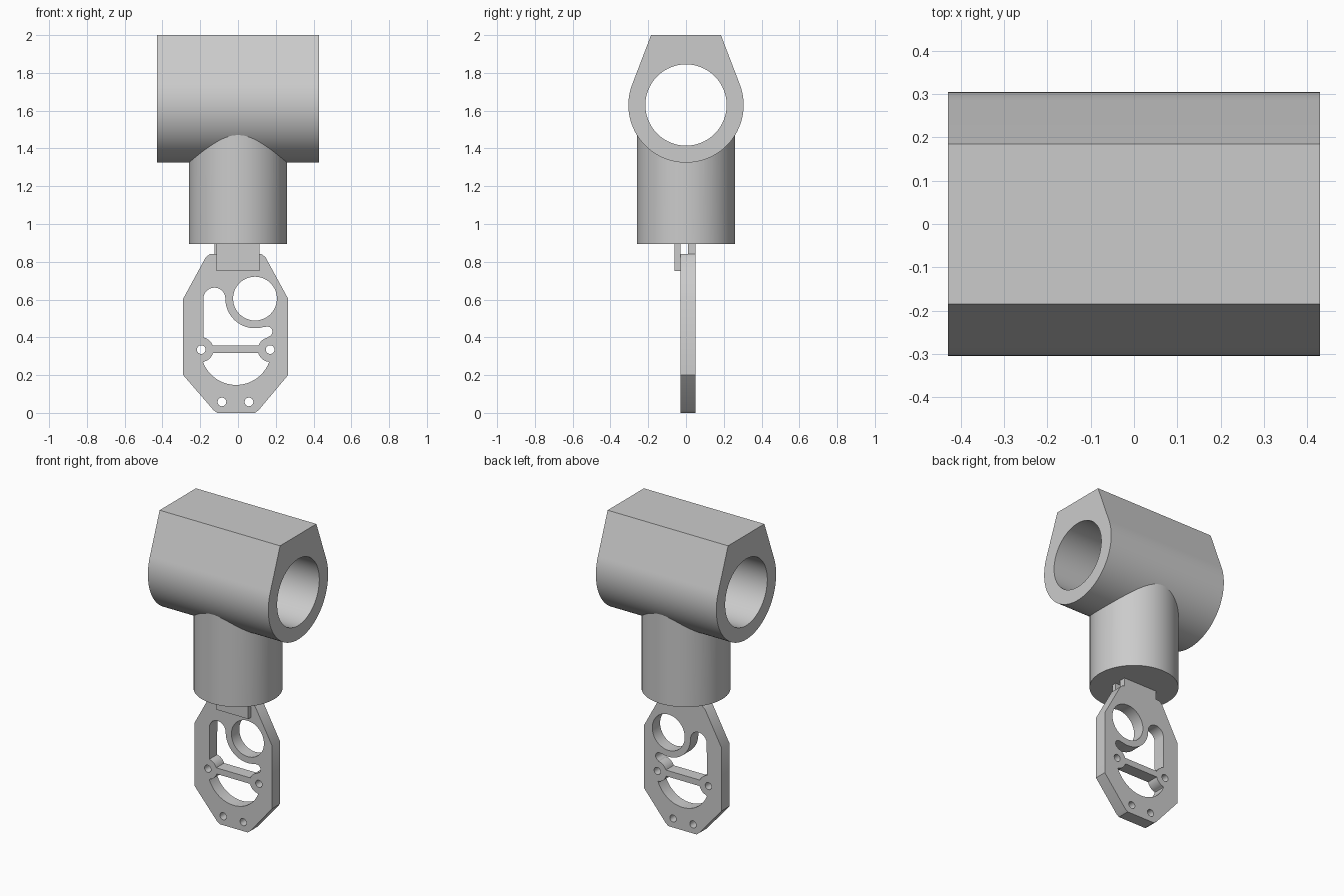
import bpy, bmesh
from math import sin, cos, radians, degrees, acos, atan2, hypot

cube = bpy.data.objects.get("Cube")
if cube:
    bpy.data.objects.remove(cube, do_unlink=True)

grey = bpy.data.materials.new("plain grey")
grey.use_nodes = True
grey.diffuse_color = (0.6, 0.6, 0.6, 1)
grey.node_tree.nodes["Principled BSDF"].inputs["Base Color"].default_value = (0.6, 0.6, 0.6, 1)


def arc(cx, cy, r, start, end, n=16):
    steps = [radians(start + (end - start) * i / n) for i in range(n + 1)]
    return [(cx + r * cos(a), cy + r * sin(a)) for a in steps]


def circle(cx, cy, r, n=32):
    return arc(cx, cy, r, 0, 360, n)[:-1]


def finish(obj):
    obj.data.materials.clear()
    obj.data.materials.append(grey)
    bpy.ops.object.select_all(action='DESELECT')
    obj.select_set(True)
    bpy.context.view_layer.objects.active = obj
    bpy.ops.object.shade_smooth_by_angle(angle=radians(30))


def extrude_profile(name, loops, depth, location, rotation):
    """Extrude a filled outline with holes by depth, centred on location."""
    curve = bpy.data.curves.new(name, 'CURVE')
    curve.dimensions = '2D'
    curve.fill_mode = 'BOTH'
    curve.extrude = depth / 2
    for loop in loops:
        spline = curve.splines.new('POLY')
        spline.points.add(len(loop) - 1)
        for point, (u, v) in zip(spline.points, loop):
            point.co = (u, v, 0, 1)
        spline.use_cyclic_u = True
    obj = bpy.data.objects.new(name, curve)
    bpy.context.collection.objects.link(obj)
    obj.location = location
    obj.rotation_euler = [radians(a) for a in rotation]
    bpy.ops.object.select_all(action='DESELECT')
    obj.select_set(True)
    bpy.context.view_layer.objects.active = obj
    bpy.ops.object.convert(target='MESH')
    obj = bpy.context.object
    bm = bmesh.new()
    bm.from_mesh(obj.data)
    bmesh.ops.remove_doubles(bm, verts=bm.verts, dist=0.0001)
    bmesh.ops.recalc_face_normals(bm, faces=bm.faces)
    bm.to_mesh(obj.data)
    bm.free()
    finish(obj)
    return obj


def box(name, low, high):
    size = [b - a for a, b in zip(low, high)]
    bpy.ops.mesh.primitive_cube_add(size=1, location=[(a + b) / 2 for a, b in zip(low, high)])
    obj = bpy.context.object
    obj.name = name
    obj.scale = size
    finish(obj)


# Horizontal sleeve: round bore, sides tangent to the round, flat top
axis_z, outer, flat = 1.63, 0.305, 0.185
rise = 2 - axis_z
tangent = degrees(atan2(rise, flat) - acos(outer / hypot(flat, rise)))
body = arc(0, axis_z, outer, 180 - tangent, 360 + tangent, 72)
body += [(flat, 2), (-flat, 2)]
extrude_profile("sleeve", [body, circle(0, axis_z, 0.215, 96)], 0.86, (0, 0, 0), (90, 0, 90))

# Neck, its top hollowed so that it ends inside the sleeve wall
bpy.ops.mesh.primitive_cylinder_add(vertices=96, radius=0.26, depth=0.605, location=(0, 0, 1.1975))
neck = bpy.context.object
neck.name = "neck"
bpy.ops.mesh.primitive_cylinder_add(vertices=64, radius=0.255, depth=2, location=(0, 0, axis_z),
                                    rotation=(0, radians(90), 0))
cutter = bpy.context.object
cutter.name = "neck_cutter"
cutter.hide_render = True
cut = neck.modifiers.new("hollow", 'BOOLEAN')
cut.operation = 'DIFFERENCE'
cut.solver = 'EXACT'
cut.object = cutter
bpy.context.view_layer.objects.active = neck
bpy.ops.object.modifier_apply(modifier=cut.name)
bpy.data.objects.remove(cutter, do_unlink=True)
finish(neck)

# Plate outline, an elongated octagon with eased corners
outline = [(-0.13, 0.015), (-0.11, 0), (0.09, 0), (0.11, 0.015), (0.265, 0.2), (0.265, 0.605),
           (0.145, 0.825), (0.125, 0.84), (-0.15, 0.84), (-0.17, 0.825), (-0.29, 0.605), (-0.29, 0.2)]

# Openings: ring hole, hooked upper window, lower half-round window
ring_x, ring_z = 0.09, 0.605
left_x, right_x, boss_z, boss_r = -0.195, 0.17, 0.335, 0.065
upper = arc(-0.125, ring_z, 0.058, 180, 0)
upper += arc(ring_x, ring_z, 0.157, 180, 285, 24)[1:]
upper += arc(0.155, 0.43, 0.027, 90, -70)
upper += arc(right_x, boss_z, boss_r, 100, 160, 10)
upper += arc(left_x, boss_z, boss_r, 20, 80, 10)
lower = arc(left_x, boss_z, boss_r, -75, -15, 10)
lower += arc(right_x, boss_z, boss_r, 195, 265, 10)
lower += arc(-0.01, boss_z, 0.187, -21, -159, 32)
screws = [(left_x, boss_z), (right_x, boss_z), (-0.085, 0.058), (0.058, 0.058)]
loops = [outline, circle(ring_x, ring_z, 0.116, 48), upper, lower]
loops += [circle(x, z, 0.023, 24) for x, z in screws]

# Two plates lying face to face
for name, y in (("front_plate", -0.01), ("back_plate", 0.03)):
    extrude_profile(name, loops, 0.04, (0, y, 0), (90, 0, 0))

# Tabs joining the plates to the neck
box("front_tab", (-0.115, -0.06, 0.75), (0.115, -0.03, 0.9))
box("back_tab", (-0.125, 0.01, 0.83), (0.115, 0.05, 0.9))
